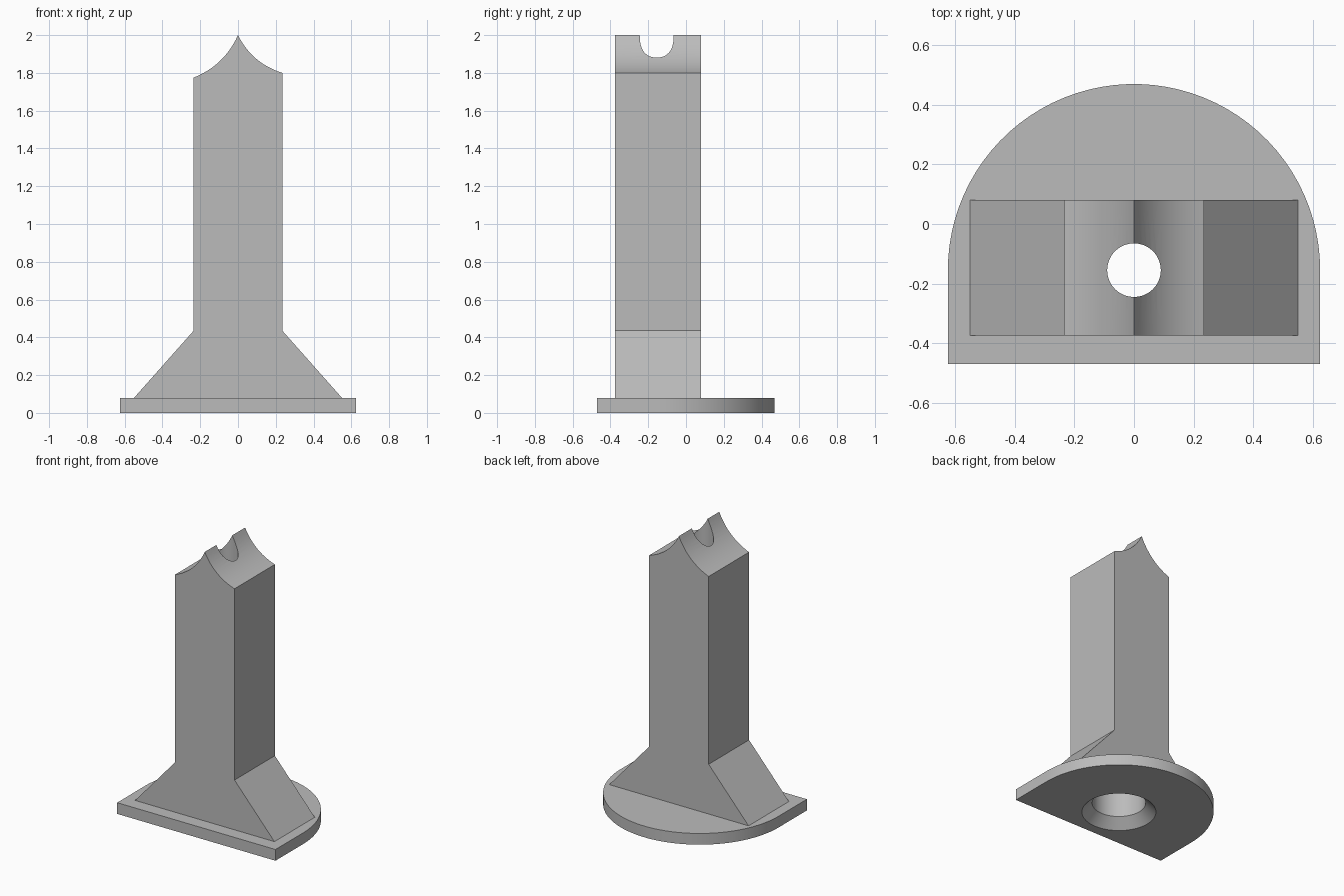
import bpy, bmesh
from math import pi, sin, cos, radians
from mathutils import Vector

if "Cube" in bpy.data.objects:
    bpy.data.objects.remove(bpy.data.objects["Cube"], do_unlink=True)

AXIS_Y = -0.155      # shared axis of the bore and the round edge
PLATE_TOP = 0.08

grey = bpy.data.materials.new("plain grey")
grey.use_nodes = True
grey.diffuse_color = (0.5, 0.5, 0.5, 1)
grey.node_tree.nodes["Principled BSDF"].inputs["Base Color"].default_value = (0.5, 0.5, 0.5, 1)


def make_object(name, bm):
    bmesh.ops.recalc_face_normals(bm, faces=bm.faces)
    mesh = bpy.data.meshes.new(name)
    bm.to_mesh(mesh)
    bm.free()
    mesh.materials.append(grey)
    obj = bpy.data.objects.new(name, mesh)
    bpy.context.collection.objects.link(obj)
    return obj


def prism(name, outline, direction):
    bm = bmesh.new()
    face = bm.faces.new([bm.verts.new(p) for p in outline])
    top = bmesh.ops.extrude_face_region(bm, geom=[face])
    verts = [v for v in top["geom"] if isinstance(v, bmesh.types.BMVert)]
    bmesh.ops.translate(bm, verts=verts, vec=direction)
    return make_object(name, bm)


def lathe(name, profile, steps=64):
    bm = bmesh.new()
    rings = [[bm.verts.new((r * cos(2 * pi * i / steps), AXIS_Y + r * sin(2 * pi * i / steps), z))
              for i in range(steps)] for r, z in profile]
    for low, high in zip(rings, rings[1:]):
        for i in range(steps):
            j = (i + 1) % steps
            bm.faces.new((low[i], low[j], high[j], high[i]))
    bm.faces.new(rings[0])
    bm.faces.new(rings[-1])
    return make_object(name, bm)


def hollow_arc(start, end, sag, steps=12):
    # Shallow arc that dips below the chord between two (x, z) points
    a, b = Vector(start), Vector(end)
    chord = b - a
    normal = Vector((chord.y, -chord.x)).normalized()
    return [a + chord * t + normal * sag * 4 * t * (1 - t)
            for t in (i / steps for i in range(steps + 1))]


# Base plate: straight front, half-round back
radius = 0.625
outline = [(-radius, -0.47, 0), (radius, -0.47, 0)]
outline += [(radius * cos(radians(a)), AXIS_Y + radius * sin(radians(a)), 0)
            for a in range(0, 181, 4)]
plate = prism("base_plate", outline, (0, 0, PLATE_TOP))

# Column: flared foot, straight shaft, two hollow slopes meeting at a ridge
section = [(-0.235, 0.435), (-0.55, PLATE_TOP), (0.55, PLATE_TOP), (0.235, 0.435)]
peak = (0, 2)
left_slope = hollow_arc((-0.235, 1.775), peak, 0.033)
right_slope = hollow_arc(peak, (0.235, 1.8), 0.033)
section += list(reversed(right_slope)) + list(reversed(left_slope))[1:]
column = prism("column", [(x, -0.375, z) for x, z in section], (0, 0.455, 0))

# Bore: countersunk wide mouth below, narrow hole through the ridge
bore = lathe("bore_cutter", [(0.255, -0.01), (0.177, 0.068), (0.177, 1.0),
                             (0.09, 1.0), (0.09, 2.1)])
bore.hide_render = True

for obj in (plate, column):
    cut = obj.modifiers.new("bore", "BOOLEAN")
    cut.operation = "DIFFERENCE"
    cut.solver = "EXACT"
    cut.object = bore
    bpy.ops.object.select_all(action="DESELECT")
    obj.select_set(True)
    bpy.context.view_layer.objects.active = obj
    bpy.ops.object.modifier_apply(modifier=cut.name)
    bpy.ops.object.shade_smooth_by_angle(angle=radians(25))

bpy.data.objects.remove(bore, do_unlink=True)
